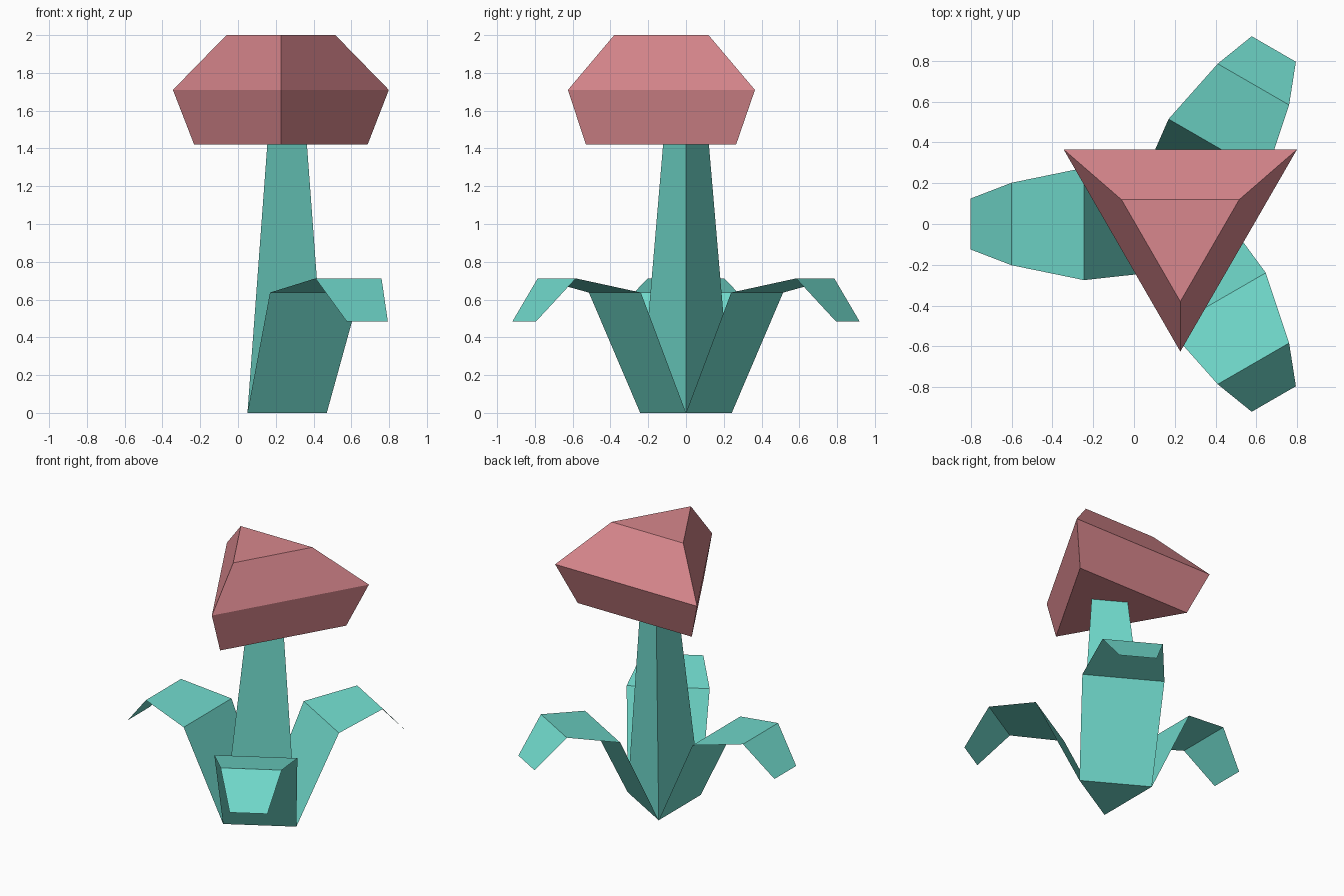
import bpy
import math

if "Cube" in bpy.data.objects:
    bpy.data.objects.remove(bpy.data.objects["Cube"])


def material(name, rgb):
    m = bpy.data.materials.new(name)
    m.diffuse_color = (*rgb, 1.0)
    m.use_nodes = True
    m.node_tree.nodes["Principled BSDF"].inputs["Base Color"].default_value = m.diffuse_color
    return m


teal = material("teal leaf", (0.162, 0.693, 0.597))
pink = material("pink cap", (0.686, 0.242, 0.266))


def add_mesh(name, verts, faces, mat):
    me = bpy.data.meshes.new(name)
    me.from_pydata(verts, [], faces)
    me.materials.append(mat)
    ob = bpy.data.objects.new(name, me)
    bpy.context.collection.objects.link(ob)
    return ob


def tri_loft(name, rings, start, mat, close_top=True):
    """Stack of triangles; each ring is (centre x, centre y, z, radius)."""
    verts = []
    for cx, cy, z, r in rings:
        for k in range(3):
            a = math.radians(start + 120 * k)
            verts.append((cx + r * math.cos(a), cy + r * math.sin(a), z))
    faces = [(2, 1, 0)]
    for i in range(len(rings) - 1):
        for k in range(3):
            a, b = 3 * i + k, 3 * i + (k + 1) % 3
            faces.append((a, b, b + 3, a + 3))
    if close_top:
        n = len(verts)
        faces.append((n - 3, n - 2, n - 1))
    return add_mesh(name, verts, faces, mat)


BASE_X = 0.19  # axis the leaves are arranged around

# Tapered three-sided stem, leaning slightly; its top sits under the cap
tri_loft("stem", [(BASE_X, 0, 0, 0.28), (0.225, 0, 1.42, 0.14)], 0, teal, False)

# Three-sided cap: flared lower part, sloped upper part
tri_loft("cap", [(0.227, 0.0, 1.42, 0.53),
                 (0.227, 0.035, 1.71, 0.66),
                 (0.227, -0.047, 2.0, 0.333)], 30, pink)

# Three thin folded leaves: (distance out, half width, height)
profile = [(0.14, 0.2425, 0), (0.435, 0.275, 0.637),
           (0.79, 0.202, 0.712), (0.99, 0.125, 0.483)]
for n, angle in enumerate((180, 60, -60)):
    c, s = math.cos(math.radians(angle)), math.sin(math.radians(angle))
    verts = [(BASE_X + d * c - w * side * s, d * s + w * side * c, z)
             for d, w, z in profile for side in (-1, 1)]
    faces = [(2 * i, 2 * i + 2, 2 * i + 3, 2 * i + 1) for i in range(3)]
    add_mesh(f"leaf_{n + 1}", verts, faces, teal)
